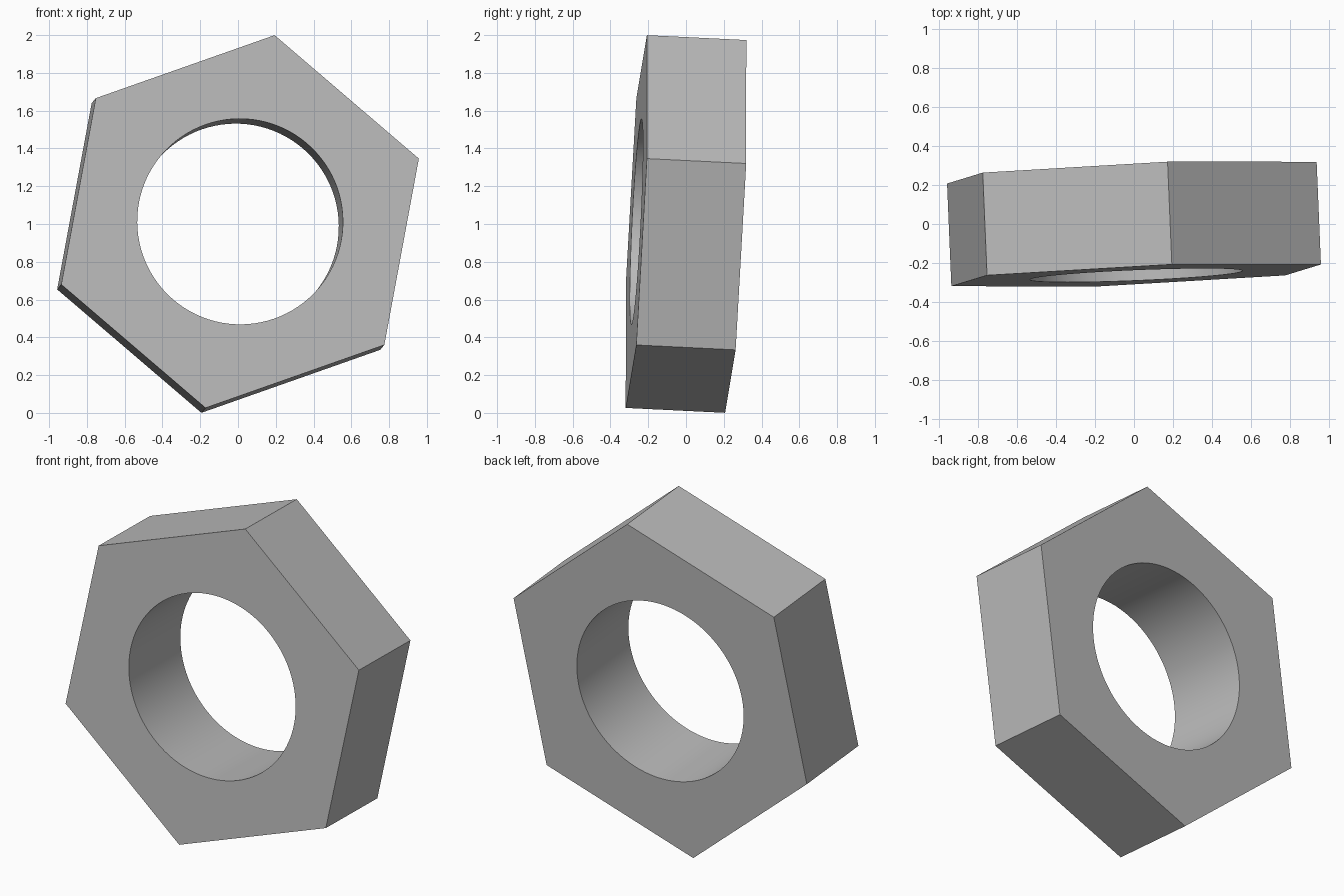
import bpy
import bmesh
from math import cos, sin, pi, radians
from mathutils import Matrix, Vector

cube = bpy.data.objects.get("Cube")
if cube:
    bpy.data.objects.remove(cube, do_unlink=True)

HEX_RADIUS = 1.005
HOLE_RADIUS = 0.545
HALF_DEPTH = 0.2635
SEGMENTS = 96          # a multiple of six, so corners land on the samples

# Plain steel grey
steel = bpy.data.materials.new("steel grey")
steel.use_nodes = True
grey = (0.5, 0.5, 0.5, 1)
steel.diffuse_color = grey
steel.node_tree.nodes["Principled BSDF"].inputs["Base Color"].default_value = grey


def hex_radius(angle):
    """Distance from the centre to the hexagon edge; a corner lies at angle 0."""
    return HEX_RADIUS * cos(pi / 6) / cos(angle % (pi / 3) - pi / 6)


def ring(bm, radius_at, y):
    """Closed loop of vertices around the y axis, starting at the top."""
    angles = [2 * pi * i / SEGMENTS for i in range(SEGMENTS)]
    return [bm.verts.new((radius_at(a) * sin(a), y, radius_at(a) * cos(a)))
            for a in angles]


# Nut body: sweep a four-point section (outer and inner, front and back)
bm = bmesh.new()
section = [(hex_radius, -HALF_DEPTH), (hex_radius, HALF_DEPTH),
           (lambda a: HOLE_RADIUS, HALF_DEPTH), (lambda a: HOLE_RADIUS, -HALF_DEPTH)]
rings = [ring(bm, radius_at, y) for radius_at, y in section]
for k in range(4):
    a, b = rings[k], rings[(k + 1) % 4]
    for i in range(SEGMENTS):
        j = (i + 1) % SEGMENTS
        bm.faces.new((a[i], a[j], b[j], b[i]))
bmesh.ops.recalc_face_normals(bm, faces=bm.faces[:])

mesh = bpy.data.meshes.new("hex_nut")
bm.to_mesh(mesh)
bm.free()
mesh.materials.append(steel)
nut = bpy.data.objects.new("hex_nut", mesh)
bpy.context.collection.objects.link(nut)

# Tilt: local y follows the bore, local z points at the top corner
bore = Vector((-0.0417, 1, -0.0491)).normalized()
side = bore.cross(Vector((0.1825, 0.056, 0.985))).normalized()
corner = side.cross(bore)
tilt = Matrix((side, bore, corner)).transposed().to_4x4()
nut.matrix_world = Matrix.Translation((0, 0, 1)) @ tilt

# Round bore wall, crisp edges elsewhere
bpy.ops.object.select_all(action="DESELECT")
nut.select_set(True)
bpy.context.view_layer.objects.active = nut
bpy.ops.object.shade_smooth_by_angle(angle=radians(30))
